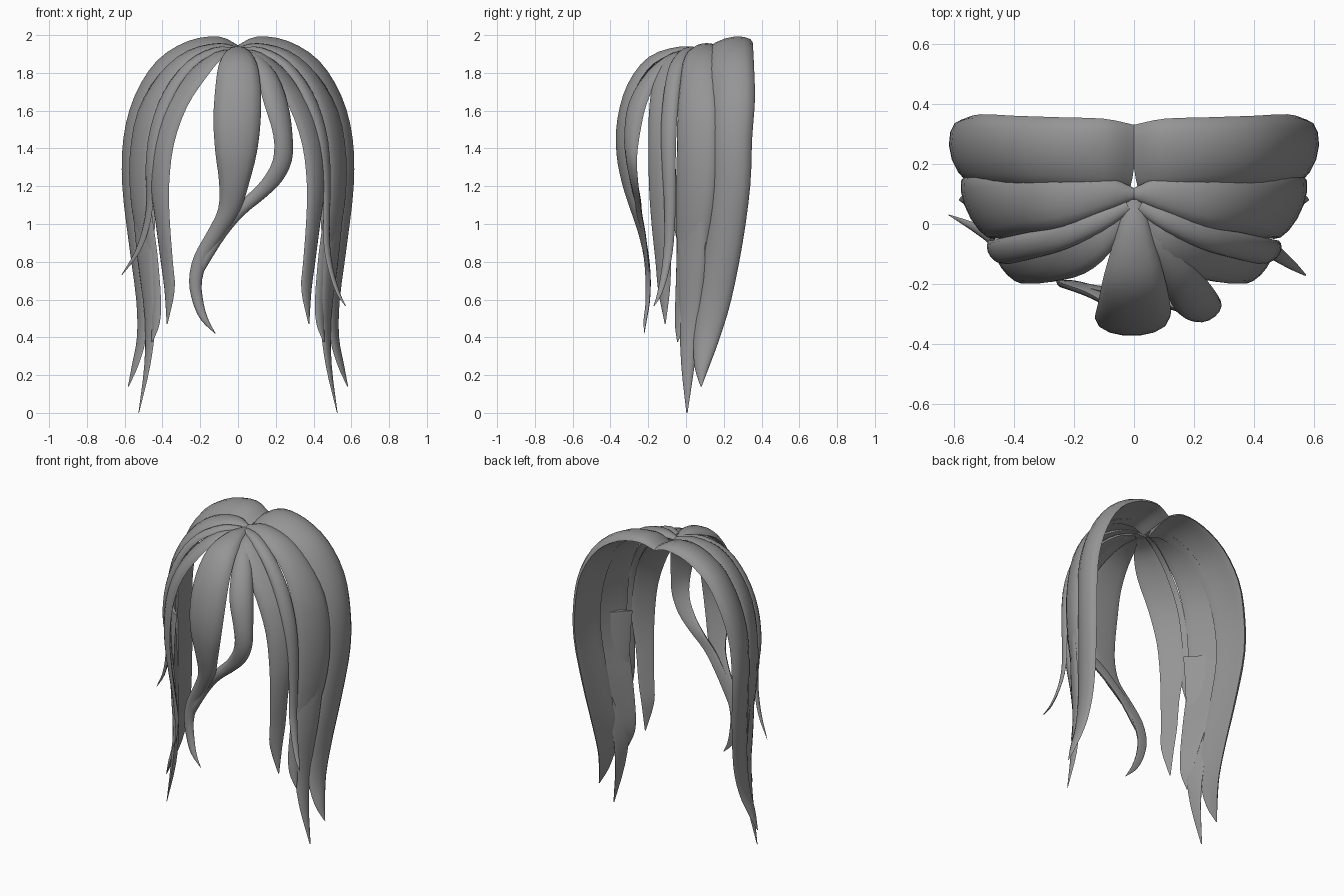
import bpy, bmesh, math
from mathutils import Vector

hair = bpy.data.materials.new("grey hair")
hair.diffuse_color = (0.3, 0.3, 0.3, 1)

SIDES, STEPS = 14, 3


def smooth_rows(rows):
    """Catmull-Rom interpolation of the control rows."""
    rows = [Vector(r) for r in rows]
    pts = [rows[0] * 2 - rows[1]] + rows + [rows[-1] * 2 - rows[-2]]
    out = []
    for a, b, c, d in zip(pts, pts[1:], pts[2:], pts[3:]):
        for k in range(STEPS):
            u = k / STEPS
            out.append(0.5 * (2 * b + (c - a) * u + (2 * a - 5 * b + 4 * c - d) * u * u
                              + (3 * b - a - 3 * c + d) * u ** 3))
    return out + [rows[-1]]


def lock(name, rows, side=1, curl=0.0):
    """Sweep a lens section; row = centre x, y, z, half width x, y, thickness.
    curl bends the front edge inward, as a share of the half width."""
    rows = smooth_rows(rows)
    centres = [Vector(r[:3]) for r in rows]
    bm = bmesh.new()
    rings = []
    for i, r in enumerate(rows):
        tangent = centres[min(i + 1, len(rows) - 1)] - centres[max(i - 1, 0)]
        width = Vector((r[3], r[4], 0))
        normal = tangent.cross(width).normalized()
        ring = []
        for k in range(SIDES):
            a = 2 * math.pi * k / SIDES
            s, c = math.sin(a), math.cos(a)
            lift = max(r[5], 0.002) * (s if s > 0 else 0.15 * s)
            lift -= curl * width.length * ((1 - c) / 2) ** 2
            p = centres[i] + width * c + normal * lift
            ring.append(bm.verts.new((p.x * side, p.y, p.z)))
        rings.append(ring)
    for lo, hi in zip(rings, rings[1:]):
        for k in range(SIDES):
            n = (k + 1) % SIDES
            bm.faces.new((lo[k], lo[n], hi[n], hi[k]))
    bm.faces.new(rings[0])
    bm.faces.new(rings[-1])
    bmesh.ops.recalc_face_normals(bm, faces=bm.faces)
    mesh = bpy.data.meshes.new(name)
    bm.to_mesh(mesh)
    bm.free()
    mesh.materials.append(hair)
    obj = bpy.data.objects.new(name, mesh)
    bpy.context.collection.objects.link(obj)
    bpy.ops.object.select_all(action='DESELECT')
    obj.select_set(True)
    bpy.context.view_layer.objects.active = obj
    bpy.ops.object.shade_smooth_by_angle(angle=math.radians(50))


# Wide rear panel running over the crown
back_panel = [
    (0, .22, 1.93, 0, .11, .02), (.1, .23, 1.965, 0, .12, .035),
    (.25, .235, 1.935, 0, .12, .045), (.4, .24, 1.835, 0, .12, .05),
    (.51, .245, 1.66, 0, .12, .05), (.565, .24, 1.45, 0, .11, .05),
    (.575, .235, 1.2, 0, .105, .045), (.545, .2, .9, 0, .1, .04),
    (.515, .15, .6, 0, .09, .03), (.515, .11, .4, 0, .07, .025),
    (.545, .085, .25, 0, .04, .02), (.58, .08, .14, 0, .003, .003)]

# Middle side panel, tucked under the rear one
middle_panel = [
    (0, .1, 1.92, 0, .02, .015), (.1, .1, 1.935, 0, .06, .025),
    (.25, .08, 1.89, .01, .09, .035), (.38, .07, 1.775, .02, .1, .04),
    (.48, .06, 1.59, .035, .11, .04), (.52, .055, 1.35, .04, .11, .04),
    (.515, .045, 1.1, .04, .1, .035), (.475, .025, .85, .035, .08, .03),
    (.44, -.01, .6, .025, .05, .025), (.435, -.03, .47, .015, .03, .02),
    (.455, -.045, .375, .002, .002, .002)]

# Panel that frames the face
front_panel = [
    (.02, .05, 1.91, .01, .02, .015), (.11, -.035, 1.88, .03, .06, .03),
    (.215, -.09, 1.78, .05, .075, .035), (.325, -.122, 1.62, .055, .07, .035),
    (.39, -.135, 1.42, .05, .06, .035), (.41, -.138, 1.2, .045, .055, .03),
    (.395, -.135, 1.0, .035, .045, .025), (.375, -.12, .8, .03, .04, .02),
    (.36, -.115, .65, .025, .03, .02), (.375, -.11, .47, .002, .002, .002)]

# Inner plate with a flat top, reaching the lowest tip
inner_plate = [
    (.485, .025, 1.28, .065, .065, .02), (.495, .03, 1.1, .06, .07, .025),
    (.485, .03, .8, .04, .07, .025), (.46, .02, .5, .025, .055, .025),
    (.475, .01, .25, .01, .035, .02), (.525, .005, .0, .001, .003, .002)]

# Thin wisps share the upper part and flick out differently
wisp_top = [
    (.02, .06, 1.92, .01, .02, .015), (.12, .01, 1.91, .015, .035, .025),
    (.25, -.045, 1.835, .02, .04, .03), (.36, -.075, 1.69, .025, .04, .03),
    (.43, -.09, 1.5, .025, .04, .03), (.46, -.09, 1.3, .02, .035, .025)]
right_flick = [
    (.465, -.085, 1.1, .012, .03, .022), (.465, -.09, .9, .012, .025, .02),
    (.49, -.11, .75, .01, .02, .015), (.53, -.14, .63, .008, .012, .01),
    (.57, -.17, .565, .002, .002, .002)]
left_flick = [
    (.46, -.065, 1.13, .012, .03, .022), (.48, -.04, .99, .012, .025, .02),
    (.53, -.01, .85, .01, .018, .015), (.615, .03, .73, .002, .002, .002)]

for label, side, flick in (("right", 1, right_flick), ("left", -1, left_flick)):
    lock(label + "_back_panel", back_panel, side, curl=0.4)
    lock(label + "_middle_panel", middle_panel, side, curl=0.15)
    lock(label + "_front_panel", front_panel, side)
    lock(label + "_inner_plate", inner_plate, side)
    lock(label + "_wisp", wisp_top + flick, side)

# Centre fringe sweeping to one side
lock("centre_fringe", [
    (0, .08, 1.91, .03, 0, .02), (0, -.03, 1.91, .06, 0, .03),
    (0, -.17, 1.85, .1, 0, .045), (0, -.265, 1.72, .12, 0, .05),
    (-.005, -.31, 1.55, .125, 0, .055), (-.01, -.32, 1.38, .11, 0, .05),
    (-.02, -.295, 1.22, .08, 0, .045), (-.045, -.26, 1.08, .06, 0, .035),
    (-.11, -.225, .96, .052, 0, .03), (-.19, -.2, .83, .043, 0, .025),
    (-.225, -.19, .7, .034, 0, .025), (-.21, -.195, .58, .028, 0, .02),
    (-.175, -.21, .49, .02, 0, .015), (-.12, -.22, .42, .002, 0, .002)])

# Side fringe curling in behind the centre one
lock("side_fringe", [
    (.03, .05, 1.9, .015, .01, .015), (.08, -.055, 1.88, .035, .02, .03),
    (.15, -.17, 1.78, .055, .03, .04), (.2, -.25, 1.63, .06, .04, .045),
    (.235, -.28, 1.47, .048, .035, .04), (.235, -.28, 1.34, .05, .02, .035),
    (.18, -.265, 1.23, .055, .01, .03), (.09, -.245, 1.14, .055, 0, .03),
    (-.01, -.235, 1.05, .045, 0, .025), (-.1, -.215, .94, .04, 0, .02),
    (-.18, -.2, .8, .03, 0, .02), (-.21, -.19, .7, .002, 0, .002)])
